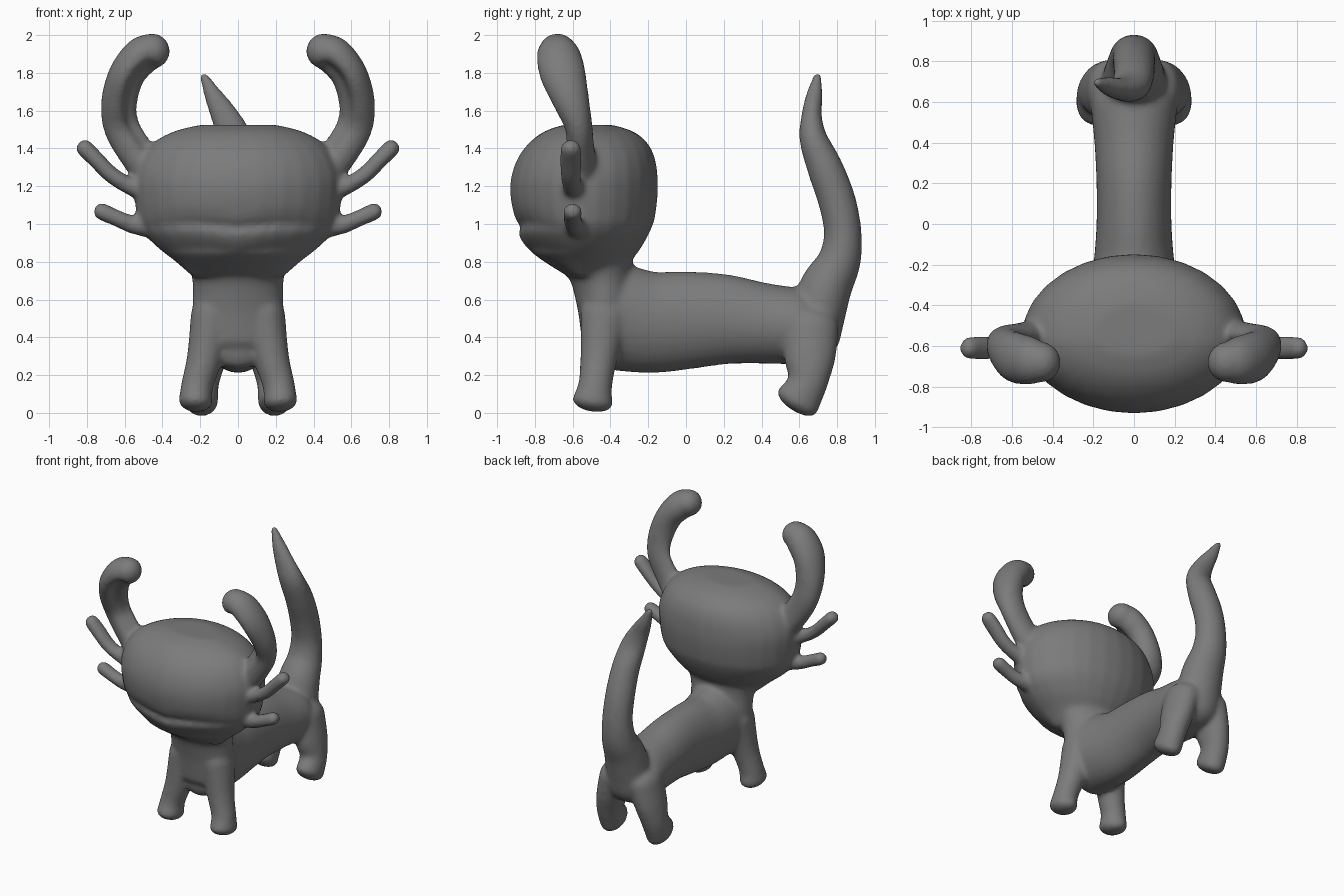
import bpy, bmesh, math
from mathutils import Vector

cube = bpy.data.objects.get("Cube")
if cube:
    bpy.data.objects.remove(cube)

SIDES = 28
STEPS = 5
bm = bmesh.new()


def spline(rows):
    """Catmull-Rom interpolation through rows of numbers."""
    rows = [Vector(r) for r in rows]
    out = []
    for i in range(len(rows) - 1):
        p0, p1 = rows[max(i - 1, 0)], rows[i]
        p2, p3 = rows[i + 1], rows[min(i + 2, len(rows) - 1)]
        for k in range(STEPS):
            t = k / STEPS
            out.append(0.5 * (2 * p1 + (p2 - p0) * t
                              + (2 * p0 - 5 * p1 + 4 * p2 - p3) * t * t
                              + (3 * p1 - p0 - 3 * p2 + p3) * t ** 3))
    return out + [rows[-1]]


def loft(rings, side=1):
    """Skin a list of rings of points into a closed shell."""
    loops = [[bm.verts.new((p[0] * side, p[1], p[2])) for p in r] for r in rings]
    for a, b in zip(loops, loops[1:]):
        for i in range(SIDES):
            j = (i + 1) % SIDES
            bm.faces.new((a[i], a[j], b[j], b[i]))
    bm.faces.new(loops[0][::-1])
    bm.faces.new(loops[-1])


def tube(rows, hint=(1, 0, 0), side=1, groove=0.0, caps=(1.0, 1.0)):
    """Round-ended tube; each row is x, y, z, radius along hint, other radius."""
    pts = spline(rows)
    n = len(pts)
    pos = [Vector(p[:3]) for p in pts]
    rings = []

    def ring(c, t, ra, rb, cut):
        u = Vector(hint)
        u = (u - t * u.dot(t)).normalized()
        v = t.cross(u)
        pts_out = []
        for k in range(SIDES):
            a = math.tau * k / SIDES
            f = 1 - cut * math.exp(-((a - 0.72 * math.pi) / 0.55) ** 2)
            pts_out.append(c + (u * ra * math.cos(a) + v * rb * math.sin(a)) * f)
        return pts_out

    def cap(i, t, sign, length):
        ra, rb = pts[i][3], pts[i][4]
        found = []
        for k in range(1, 6):
            a = k * math.pi / 2 / 5.4
            c = pos[i] + t * sign * min(ra, rb) * length * math.sin(a)
            found.append(ring(c, t, ra * math.cos(a), rb * math.cos(a), 0))
        return found

    tan = [(pos[min(i + 1, n - 1)] - pos[max(i - 1, 0)]).normalized() for i in range(n)]
    rings += cap(0, tan[0], -1, caps[0])[::-1]
    for i in range(n):
        fade = math.sin(math.pi * i / (n - 1)) ** 0.6 if 0 < i < n - 1 else 0
        rings.append(ring(pos[i], tan[i], pts[i][3], pts[i][4], groove * fade))
    rings += cap(n - 1, tan[-1], 1, caps[1])
    loft(rings, side)


# Head: stacked outlines of height, half width, front y, back y
head = [(0.72, .24, -.62, -.32), (0.80, .33, -.75, -.29), (0.87, .42, -.84, -.24),
        (0.94, .49, -.885, -.2), (0.985, .52, -.875, -.18), (1.03, .535, -.905, -.165),
        (1.15, .55, -.93, -.15), (1.25, .55, -.925, -.15), (1.35, .515, -.89, -.165),
        (1.43, .45, -.83, -.205), (1.49, .34, -.75, -.28), (1.525, .2, -.65, -.39)]
MID = -0.56
rings = []
for z, rx, front, back in spline(head):
    ring = []
    for k in range(SIDES):
        a = math.tau * k / SIDES
        c, s = math.cos(a), math.sin(a)
        depth = (back - MID) * s if s > 0 else (MID - front) * -abs(s) ** 1.12
        # the lips curve up a little either side of the middle
        lift = 0.02 * math.sin(min(abs(c), 1) * math.pi) if s < 0 and .85 < z < 1.05 else 0
        ring.append((rx * c, MID + depth, z + lift))
    rings.append(ring)
loft(rings)

# Neck and chest
tube([(0, -.44, .40, .235, .115), (0, -.43, .58, .24, .15),
      (0, -.45, .74, .25, .17), (0, -.49, .88, .34, .22)], caps=(.8, .3))

# Trunk
tube([(0, -.42, .52, .23, .29), (0, -.2, .48, .2, .27), (0, 0, .49, .185, .26),
      (0, .2, .495, .185, .24), (0, .4, .475, .195, .215), (0, .6, .46, .21, .2),
      (0, .7, .47, .16, .17)], caps=(.4, .5))

# Tail with a flattened, sideways-bent tip
tube([(0, .67, .42, .17, .15), (0, .735, .65, .15, .14), (0, .81, .8, .125, .115),
      (0, .83, .95, .11, .1), (0, .8, 1.12, .105, .1), (0, .735, 1.3, .1, .095),
      (-.02, .675, 1.45, .095, .075), (-.07, .665, 1.57, .075, .055),
      (-.13, .68, 1.68, .05, .045), (-.18, .695, 1.78, .024, .024)])

for side in (1, -1):
    # Front leg
    tube([(.225, -.495, .06, .09, .11), (.215, -.48, .15, .085, .09),
          (.175, -.46, .3, .095, .1), (.14, -.43, .52, .11, .13)],
         side=side, caps=(.6, 1))
    # Hind leg
    tube([(.195, .59, .06, .09, .122), (.19, .645, .16, .09, .105),
          (.165, .655, .28, .1, .135), (.12, .66, .45, .11, .15)],
         side=side, caps=(.6, 1))
    # Curled ear with a hollow facing forward and inward
    tube([(.46, -.55, 1.26, .09, .09), (.55, -.56, 1.4, .075, .1),
          (.615, -.57, 1.52, .075, .1), (.625, -.61, 1.65, .1, .1),
          (.585, -.655, 1.79, .125, .1), (.51, -.675, 1.885, .12, .105),
          (.455, -.68, 1.915, .1, .095)],
         hint=(0, 1, 0), side=side, groove=.6)
    # Upper and lower cheek frills
    tube([(.46, -.58, 1.17, .07, .07), (.57, -.6, 1.2, .055, .048),
          (.67, -.61, 1.26, .055, .045), (.75, -.61, 1.34, .06, .045),
          (.81, -.61, 1.4, .055, .048)], hint=(0, 1, 0), side=side)
    tube([(.44, -.57, .99, .07, .07), (.55, -.59, .995, .052, .05),
          (.64, -.6, 1.03, .05, .045), (.72, -.6, 1.065, .052, .047)],
         hint=(0, 1, 0), side=side)

bmesh.ops.recalc_face_normals(bm, faces=bm.faces[:])
mesh = bpy.data.meshes.new("creature_body")
bm.to_mesh(mesh)
bm.free()
body = bpy.data.objects.new("creature_body", mesh)
bpy.context.collection.objects.link(body)

# Skin colour
grey = bpy.data.materials.new("dark_grey")
grey.use_nodes = True
colour = (0.2, 0.2, 0.2, 1)
grey.diffuse_color = colour
grey.node_tree.nodes["Principled BSDF"].inputs["Base Color"].default_value = colour
mesh.materials.append(grey)

# Fuse the parts into one soft skin
remesh = body.modifiers.new("fuse", 'REMESH')
remesh.mode = 'VOXEL'
remesh.voxel_size = 0.014
remesh.use_smooth_shade = True
soften = body.modifiers.new("soften", 'SMOOTH')
soften.factor = 0.5
soften.iterations = 14
